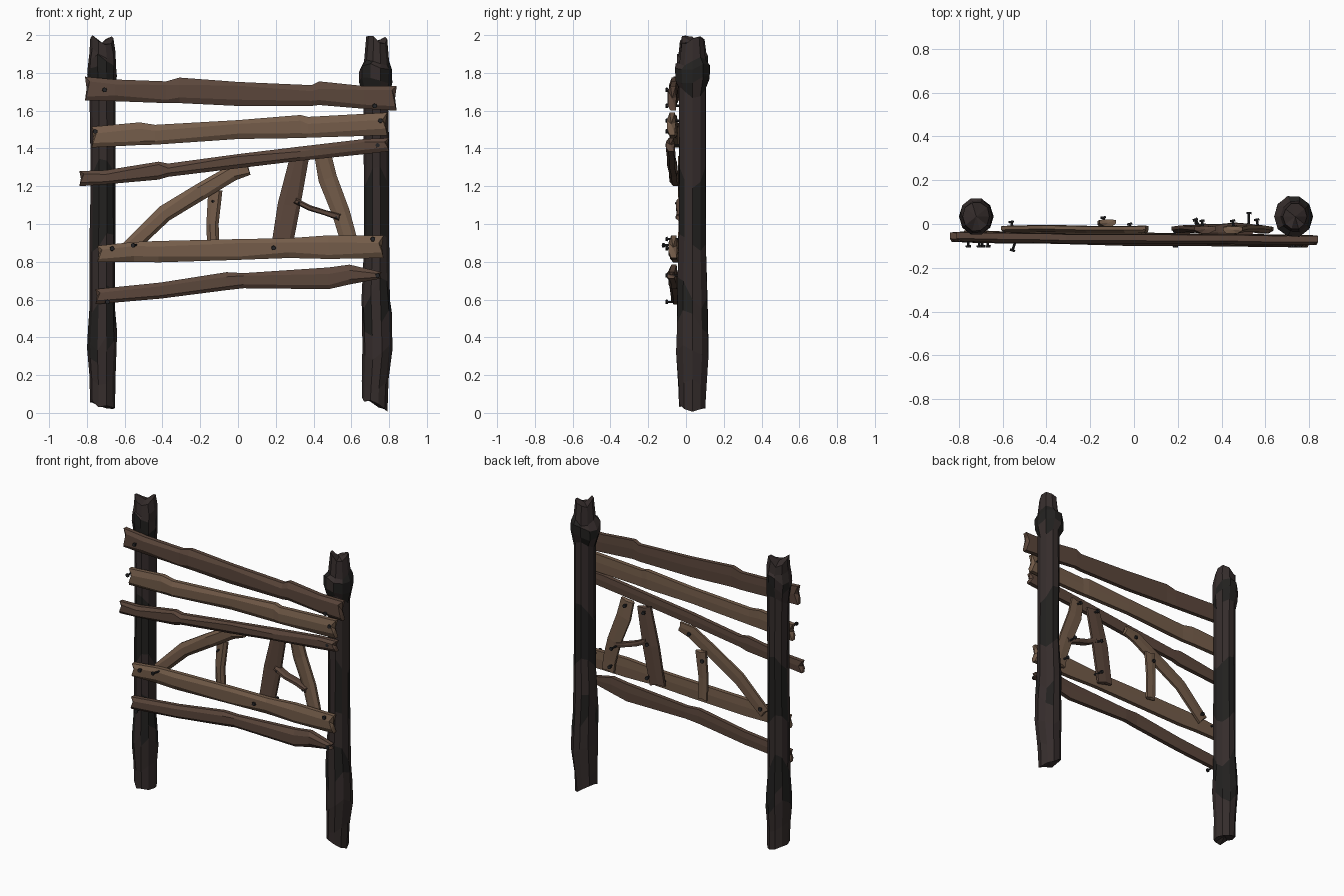
import bpy, bmesh, math, random
from mathutils import Vector, Matrix

if "Cube" in bpy.data.objects:
    bpy.data.objects.remove(bpy.data.objects["Cube"])

rng = random.Random(7)


def material(name, rgb):
    m = bpy.data.materials.new(name)
    m.diffuse_color = (*rgb, 1)
    m.use_nodes = True
    m.node_tree.nodes["Principled BSDF"].inputs["Base Color"].default_value = m.diffuse_color
    return m


BARK = material("bark", (0.036, 0.026, 0.025))
DARK = material("dark_bark", (0.016, 0.015, 0.014))
BROWN = material("brown_wood", (0.105, 0.062, 0.044))
LIGHT = material("light_wood", (0.175, 0.108, 0.068))
IRON = material("iron", (0.02, 0.02, 0.022))


def finish(bm, name, *mats):
    bmesh.ops.recalc_face_normals(bm, faces=bm.faces)
    me = bpy.data.meshes.new(name)
    bm.to_mesh(me)
    bm.free()
    for m in mats:
        me.materials.append(m)
    ob = bpy.data.objects.new(name, me)
    bpy.context.collection.objects.link(ob)
    return ob


def loft(bm, loops):
    """Skin closed loops and return the side faces, one list per band."""
    bands = []
    for a, b in zip(loops, loops[1:]):
        n = len(a)
        bands.append([bm.faces.new((a[i], a[(i + 1) % n], b[(i + 1) % n], b[i]))
                      for i in range(n)])
    return bands


def cap(bm, loop, centre):
    c = bm.verts.new(centre)
    for i in range(len(loop)):
        bm.faces.new((loop[i], loop[(i + 1) % len(loop)], c))


def post(name, rings, shear, dark_bands):
    """Rough-hewn log: rings are (z, left x, right x, zigzag)."""
    bm, n, loops = bmesh.new(), 10, []
    for k, (z, xl, xr, zig) in enumerate(rings):
        cx, r = (xl + xr) / 2, (xr - xl) / 2
        loop = []
        for i in range(n):
            a = math.tau * i / n
            q = r * rng.uniform(0.96, 1.03)
            dz = zig * math.cos(a * 2 + k // 2) + rng.uniform(-.012, .012)
            if k == 0:
                dz -= shear * math.cos(a)
            zz = min(2.0, max(0.005, z + dz))
            loop.append(bm.verts.new((cx + q * math.cos(a), .034 + q * 1.1 * math.sin(a), zz)))
        loops.append(loop)
    for k, band in enumerate(loft(bm, loops)):
        for f in band:
            if k in dark_bands and rng.random() < .75:
                f.material_index = 1
    for loop, ring, s in ((loops[0], rings[0], .02), (loops[-1], rings[-1], -.01)):
        cap(bm, loop, ((ring[1] + ring[2]) / 2, .034, ring[0] + s))
    return finish(bm, name, BARK, DARK)


def board(name, edges, ys, mat, thick=.042, notch=.025):
    """Split board: edges are (lower x, lower z, upper x, upper z), ys = depth at both ends."""
    bm, loops, last = bmesh.new(), [], len(edges) - 1
    for k, (xa, za, xb, zb) in enumerate(edges):
        A, B = Vector((xa, 0, za)), Vector((xb, 0, zb))
        t = k / last
        y = ys[0] + (ys[1] - ys[0]) * t + rng.uniform(-.004, .004)
        f, b = y - thick / 2, y + thick / 2
        side = B - A
        along = Vector((side.z, 0, -side.x)).normalized()
        pull = notch if k == 0 else -notch if k == last else 0
        lo, hi = rng.uniform(.15, .3), rng.uniform(.65, .85)
        prof = ((0, b, 0), (0, f + .014, 0), (lo, f, .3), (hi, f, 1), (1, f + .014, 0),
                (1, b, 0), (.55, b + .003, 1))
        loop = []
        for u, yy, p in prof:
            v = A + side * u + along * pull * p
            loop.append(bm.verts.new((v.x, yy, v.z)))
        loops.append(loop)
    loft(bm, loops)
    for loop, s in ((loops[0], 1), (loops[-1], -1)):
        c = sum((v.co for v in loop), Vector()) / len(loop)
        cap(bm, loop, c)
    return finish(bm, name, mat)


def rail(name, stations, ys, mat):
    return board(name, [(x, a, x, b) for x, a, b in stations], ys, mat)


def brace(name, path, widths, y, mat, thick=.03):
    """Board following a centre line in the xz plane."""
    edges = []
    for k, (x, z) in enumerate(path):
        p, q = path[max(k - 1, 0)], path[min(k + 1, len(path) - 1)]
        d = Vector((q[0] - p[0], q[1] - p[1])).normalized()
        w = widths[k] / 2
        edges.append((x + d.y * w, z - d.x * w, x - d.y * w, z + d.x * w))
    return board(name, edges, (y, y), mat, thick, .008)


def nail(name, base, tip, r=.013):
    """Shaft from base to tip with a flat head at the tip."""
    bm = bmesh.new()
    a, b = Vector(base), Vector(tip)
    d = b - a
    rot = d.to_track_quat('Z', 'Y').to_matrix().to_4x4()
    for rad, length, mid in ((r * .5, d.length, (a + b) / 2), (r, .01, b)):
        bmesh.ops.create_cone(bm, cap_ends=True, segments=7, radius1=rad, radius2=rad * .9,
                              depth=length, matrix=Matrix.Translation(mid) @ rot)
    return finish(bm, name, IRON)


# Posts
post("left_post", [
    (.04, -.785, -.65, .01), (.18, -.787, -.65, .03), (.32, -.797, -.642, .06),
    (.40, -.797, -.642, .07), (.60, -.785, -.65, .08), (.90, -.785, -.648, .05),
    (1.30, -.782, -.648, .05), (1.72, -.785, -.648, .03), (1.80, -.797, -.643, .03),
    (1.86, -.797, -.643, .03), (1.90, -.785, -.646, .02), (1.97, -.782, -.658, .02)],
    .015, (2, 3, 5, 7, 8))
post("right_post", [
    (.045, .655, .79, 0), (.14, .655, .795, .03), (.32, .656, .82, .03),
    (.48, .655, .815, .07), (.64, .652, .803, .08), (.90, .665, .80, .05),
    (1.25, .665, .80, .06), (1.70, .665, .80, .03), (1.76, .64, .815, .025),
    (1.83, .64, .815, .025), (1.86, .668, .80, .02), (1.975, .68, .79, .025)],
    .03, (3, 5, 7, 8, 9))

# Horizontal rails: (x, bottom z, top z)
rail("top_rail", [(-.81, 1.655, 1.78), (-.65, 1.65, 1.765), (-.38, 1.64, 1.755),
                  (-.31, 1.64, 1.775), (0, 1.625, 1.752), (.39, 1.625, 1.735),
                  (.43, 1.63, 1.755), (.67, 1.61, 1.73), (.84, 1.60, 1.73)], (-.06, -.075), BROWN)
rail("second_rail", [(-.775, 1.405, 1.515), (-.52, 1.418, 1.538), (-.44, 1.42, 1.525),
                     (0, 1.45, 1.55), (.33, 1.455, 1.577), (.37, 1.457, 1.567),
                     (.79, 1.47, 1.59)], (-.055, -.078), LIGHT)
rail("third_rail", [(-.84, 1.20, 1.28), (-.70, 1.21, 1.285), (-.42, 1.235, 1.33),
                    (-.37, 1.25, 1.32), (0, 1.295, 1.37), (.33, 1.335, 1.41),
                    (.67, 1.37, 1.45), (.80, 1.385, 1.455)], (-.06, -.088), BROWN)
rail("fourth_rail", [(-.745, .80, .885), (-.55, .80, .905), (-.42, .797, .91), (0, .81, .92),
                     (.27, .82, .925), (.48, .815, .94), (.77, .82, .938)], (-.06, -.072), LIGHT)
rail("bottom_rail", [(-.755, .575, .655), (-.41, .605, .69), (-.06, .65, .745), (.03, .66, .74),
                     (.48, .655, .77), (.59, .68, .785), (.76, .712, .745)], (-.055, -.078), BROWN)

# Braces nailed behind the rails
brace("curved_brace", [(-.58, .87), (-.39, 1.055), (-.20, 1.17), (-.03, 1.27), (.06, 1.29)],
      (.08, .09, .09, .085, .06), -.025, LIGHT)
brace("short_upright", [(-.13, .85), (-.135, 1.0), (-.12, 1.18)], (.065, .065, .075), .0, LIGHT)
brace("slanted_brace", [(.225, .84), (.27, 1.1), (.325, 1.35)], (.11, .12, .10), -.025, BROWN)
brace("bent_brace", [(.45, 1.36), (.475, 1.24), (.545, 1.06), (.585, .92), (.595, .84)],
      (.09, .10, .095, .09, .085), -.025, LIGHT)
brace("small_peg", [(.30, 1.125), (.38, 1.085), (.46, 1.06), (.54, 1.035)],
      (.03, .03, .028, .035), -.025, BROWN, .05)

# Nails on the front of the rails
for x, z in ((-.71, 1.71), (.72, 1.625), (-.76, 1.49), (.75, 1.547), (.735, 1.417),
             (-.67, .87), (.185, .873), (.71, .92), (-.695, .587), (.735, .727)):
    nail("front_nail", (x, -.03, z), (x + .004, -.102, z))
nail("loose_nail", (-.53, -.05, .89), (-.555, -.12, .887))
# Nails through the braces
for x, z, y in ((.32, 1.32, .015), (-.13, 1.12, .03), (.29, .89, .02), (.57, .89, .02),
                (-.55, .9, .01), (.46, 1.33, .015), (-.01, 1.26, .0)):
    nail("brace_nail", (x, -.04, z), (x - .01, y, z))
nail("peg_nail_left", (.325, -.055, 1.11), (.28, .02, 1.115))
nail("peg_nail_right", (.52, -.055, 1.035), (.525, .05, 1.035))
